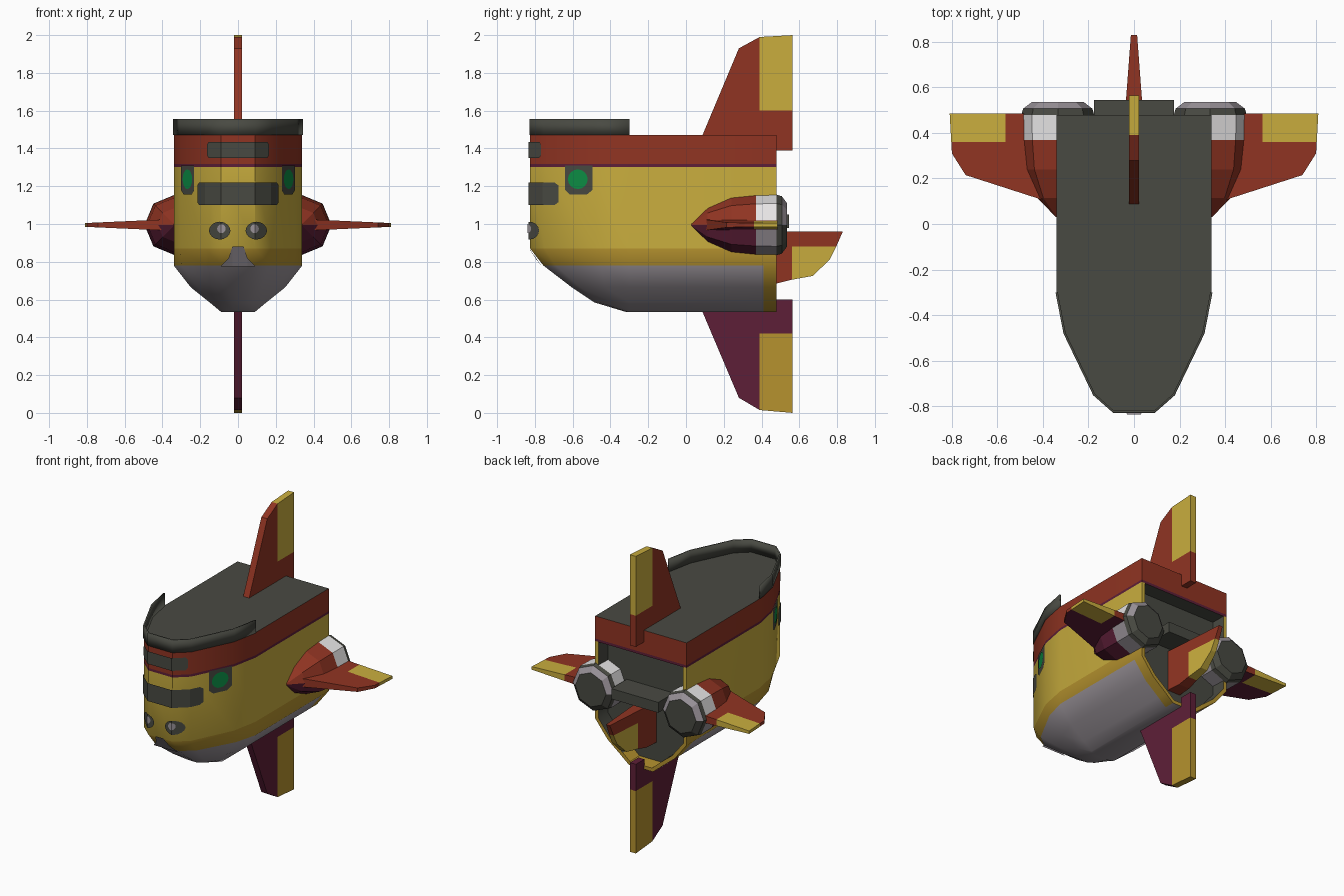
import bpy, bmesh, math

if "Cube" in bpy.data.objects:
    bpy.data.objects.remove(bpy.data.objects["Cube"])

# ---- flat colours (sRGB bytes -> linear) ----
PALETTE = {"yellow": (200, 172, 64), "gold": (180, 145, 50), "red": (143, 55, 39),
           "plum": (94, 36, 58), "dark_grey": (74, 75, 68), "light_grey": (153, 146, 152),
           "white": (230, 228, 228), "green": (20, 140, 70)}
NAMES = list(PALETTE)
MATS = []
for n, c in PALETTE.items():
    m = bpy.data.materials.new(n)
    m.diffuse_color = tuple((v / 255) ** 2.2 for v in c) + (1,)
    m.use_nodes = True
    m.node_tree.nodes["Principled BSDF"].inputs["Base Color"].default_value = m.diffuse_color
    MATS.append(m)
ID = {n: i for i, n in enumerate(NAMES)}


def finish(bm, name, rule, smooth=None, recalc=True):
    """Turn a bmesh into an object; rule(face) or a colour name picks the colour."""
    if recalc:
        bmesh.ops.recalc_face_normals(bm, faces=bm.faces[:])
    bm.normal_update()
    for f in bm.faces:
        f.material_index = ID[rule(f) if callable(rule) else rule]
    me = bpy.data.meshes.new(name)
    bm.to_mesh(me)
    bm.free()
    for m in MATS:
        me.materials.append(m)
    ob = bpy.data.objects.new(name, me)
    bpy.context.collection.objects.link(ob)
    if smooth:
        bpy.ops.object.select_all(action='DESELECT')
        ob.select_set(True)
        bpy.context.view_layer.objects.active = ob
        bpy.ops.object.shade_smooth_by_angle(angle=math.radians(smooth))
    return ob


def prism(name, pts, place, half, rule):
    """Plate from a 2D outline; half(u, v) is the half thickness."""
    bm = bmesh.new()
    a = [bm.verts.new(place(u, v, half(u, v))) for u, v in pts]
    b = [bm.verts.new(place(u, v, -half(u, v))) for u, v in pts]
    bm.faces.new(a)
    bm.faces.new(b[::-1])
    for i in range(len(pts)):
        j = (i + 1) % len(pts)
        bm.faces.new((a[i], b[i], b[j], a[j]))
    return finish(bm, name, rule)


def loft(levels, closed):
    """Skin between horizontal half outlines (z, front-to-back points), mirrored in x."""
    bm = bmesh.new()
    rows = []
    for z, half in levels:
        pts = half[::-1] + [(-x, y) for x, y in half]
        rows.append([bm.verts.new((x, y, z)) for x, y in pts])
    for lo, hi in zip(rows, rows[1:]):
        for i in range(len(lo) - 1):
            bm.faces.new((lo[i], lo[i + 1], hi[i + 1], hi[i]))
    back = None
    if closed:
        bm.faces.new(rows[0])
        bm.faces.new(rows[-1])
        back = bm.faces.new([r[0] for r in rows] + [r[-1] for r in rows[::-1]])
        bmesh.ops.recalc_face_normals(bm, faces=bm.faces[:])
    return bm, back


def stern(pts):
    w = pts[-1][0]
    return pts + [(w, 0.41), (w, 0.48)]


# ---- lower hull: lofted shell with a recessed stern ----
PLAN = [(0.09, -0.825), (0.175, -0.75), (0.305, -0.48), (0.34, -0.30)]
TOP = stern(PLAN)
LEVELS = [(0.535, stern([(0.02, -0.32), (0.05, -0.315), (0.08, -0.307), (0.09, -0.295)])),
          (0.585, stern([(0.03, -0.485), (0.07, -0.46), (0.12, -0.39), (0.15, -0.30)])),
          (0.665, stern([(0.06, -0.605), (0.125, -0.56), (0.21, -0.43), (0.25, -0.30)])),
          (0.78, stern([(0.085, -0.755), (0.17, -0.69), (0.30, -0.45), (0.34, -0.30)])),
          (0.87, TOP), (1.302, TOP), (1.318, TOP)]
bm, back = loft(LEVELS, True)
bmesh.ops.inset_region(bm, faces=[back], thickness=0.025)
bmesh.ops.inset_region(bm, faces=[back], thickness=0.002)
bmesh.ops.translate(bm, verts=back.verts[:], vec=(0, -0.1, 0))
recess = {back} | {f for e in back.edges for f in e.link_faces}


def hull_colour(f):
    c = f.calc_center_median()
    if f in recess:
        return "gold" if f is not back and c.z < 0.62 else "dark_grey"
    if c.z > 1.30:
        return "plum"
    if c.z < 0.78:
        return "gold" if c.y > 0.41 else "light_grey"
    return "gold" if c.z < 0.87 else "yellow"


finish(bm, "lower_hull", hull_colour, 40, recalc=False)

# ---- red upper band with grey deck ----
bm, _ = loft([(1.318, TOP), (1.47, TOP)], True)
finish(bm, "upper_band", lambda f: "dark_grey" if f.normal.z > 0.5 else "red", 40)

# ---- bulwark around the bow ----
bm, _ = loft([(1.47, PLAN), (1.555, PLAN)], False)
rim = finish(bm, "bow_bulwark", "dark_grey", 40)
sol = rim.modifiers.new("thickness", 'SOLIDIFY')
sol.thickness = 0.01
sol.offset = 0


# ---- painted details wrapped onto the bow ----
def bow_y(x, z):
    x = abs(x)
    y = PLAN[0][1]
    for (x0, y0), (x1, y1) in zip(PLAN, PLAN[1:]):
        if x > x0:
            y = y0 + (y1 - y0) * (min(x, x1) - x0) / (x1 - x0)
    return y + max(0, 0.87 - z) * 0.07 / 0.09


def decal(name, columns, colour, off=0.009):
    """Strip of columns (x, z_low, z_high) laid on the bow."""
    bm = bmesh.new()
    rows = [[bm.verts.new((x, bow_y(x, z) - off, z)) for z in (lo, hi)] for x, lo, hi in columns]
    for p, q in zip(rows, rows[1:]):
        bm.faces.new((p[0], q[0], q[1], p[1]))
    finish(bm, name, colour, recalc=False)


def panel(name, xmax, lo, hi, colour):
    c = 0.015
    half = [x for x in (0.09, 0.175) if x < xmax - 0.02] + [xmax - 0.01]
    xs = [-x for x in half[::-1]] + half
    cols = [(x, lo, hi) for x in xs]
    decal(name, [(-xmax, lo + c, hi - c)] + cols + [(xmax, lo + c, hi - c)], colour)


def disc(name, cx, cz, rx, rz, colour, off=0.009):
    xs = {round(cx - rx * math.cos(math.pi * i / 8), 4) for i in range(9)}
    xs |= {b for b in (-0.09, 0.09) if abs(b - cx) < rx}
    cols = []
    for x in sorted(xs):
        h = max(0.004, rz * math.sqrt(max(0, 1 - ((x - cx) / rx) ** 2)))
        cols.append((x, cz - h, cz + h))
    decal(name, cols, colour, off)


panel("bow_windscreen", 0.215, 1.10, 1.22, "dark_grey")
panel("upper_bow_window", 0.165, 1.35, 1.435, "dark_grey")
decal("bow_keel_tip", [(-0.09, 0.775, 0.78), (-0.05, 0.775, 0.82), (-0.03, 0.775, 0.88),
                       (0.03, 0.775, 0.88), (0.05, 0.775, 0.82), (0.09, 0.775, 0.78)],
      "light_grey", 0.012)
for s, side in ((1, "right"), (-1, "left")):
    cols = [(0.232, 1.18, 1.31), (0.245, 1.155, 1.31), (0.287, 1.155, 1.31), (0.302, 1.18, 1.31)]
    decal(side + "_porthole_frame", sorted((s * x, a, b) for x, a, b in cols), "dark_grey")
    disc(side + "_porthole", s * 0.268, 1.237, 0.025, 0.052, "green", 0.016)
    disc(side + "_bow_vent", s * 0.097, 0.965, 0.056, 0.047, "dark_grey")
    disc(side + "_bow_vent_glint", s * 0.088, 0.975, 0.022, 0.024, "light_grey", 0.013)

# ---- engine nacelles and wings, both sides ----
RINGS = [(0.03, 0.008), (0.115, 0.09), (0.24, 0.145), (0.37, 0.158), (0.48, 0.16),
         (0.507, 0.152), (0.535, 0.115)]
ZC = 0.995


def nacelle_colour(f):
    c = f.calc_center_median()
    up = c.z > ZC
    if c.y < 0.37:
        return "red" if up else "plum"
    if c.y < 0.48:
        return "white" if up else "light_grey"
    return "light_grey" if up and 0.51 < c.y < 0.53 else "dark_grey"


def wing_colour(f):
    return "plum" if f.normal.z < -0.5 else "red"


for s, side in ((1, "right"), (-1, "left")):
    bm = bmesh.new()
    rows = [[bm.verts.new((s * 0.335 + r * math.cos(i * math.pi / 4), y,
                           ZC + r * math.sin(i * math.pi / 4))) for i in range(8)]
            for y, r in RINGS]
    for p, q in zip(rows, rows[1:]):
        for i in range(8):
            j = (i + 1) % 8
            bm.faces.new((p[i], p[j], q[j], q[i]))
    bm.faces.new(rows[0])
    bm.faces.new(rows[-1])
    finish(bm, side + "_nacelle", nacelle_colour)

    place = lambda u, v, t: (s * u, v, ZC + t)
    half = lambda u, v: 0.027 - 0.017 * (u - 0.43) / 0.38
    prism(side + "_wing", [(0.36, 0.09), (0.43, 0.115), (0.74, 0.215), (0.80, 0.31), (0.803, 0.36),
                           (0.565, 0.36), (0.565, 0.485), (0.36, 0.485)], place, half, wing_colour)
    prism(side + "_wing_flap", [(0.565, 0.36), (0.803, 0.36), (0.81, 0.485), (0.565, 0.485)],
          place, half, "yellow")

# ---- cross beam between the engines ----
prism("engine_beam", [(-0.175, 0.38), (0.175, 0.38), (0.175, 0.545), (-0.175, 0.545)],
      lambda u, v, t: (u, v, 1.015 + t), lambda u, v: 0.035, "dark_grey")

# ---- vertical fins (top, bottom, stern) ----
upright = lambda u, v, t: (t, u, v)
thin = lambda u, v: 0.022
prism("top_fin", [(0.085, 1.465), (0.28, 1.93), (0.39, 1.99), (0.39, 1.6), (0.565, 1.6),
                  (0.565, 1.39), (0.475, 1.39), (0.475, 1.465)], upright, thin, "red")
prism("top_rudder", [(0.39, 1.99), (0.565, 2.0), (0.565, 1.6), (0.39, 1.6)], upright, thin, "yellow")
prism("bottom_fin", [(0.085, 0.54), (0.28, 0.08), (0.39, 0.015), (0.39, 0.42), (0.565, 0.42),
                     (0.565, 0.6), (0.475, 0.6), (0.475, 0.54)], upright, thin, "plum")
prism("bottom_rudder", [(0.39, 0.015), (0.565, 0.0), (0.565, 0.42), (0.39, 0.42)], upright, thin, "gold")
taper = lambda u, v: 0.04 - 0.075 * (u - 0.48)
prism("stern_fin", [(0.37, 0.96), (0.83, 0.96), (0.795, 0.88), (0.56, 0.88), (0.56, 0.705),
                    (0.48, 0.685), (0.37, 0.685)], upright, taper, "red")
prism("stern_rudder", [(0.56, 0.88), (0.795, 0.88), (0.76, 0.81), (0.67, 0.725), (0.56, 0.705)],
      upright, taper, "yellow")
